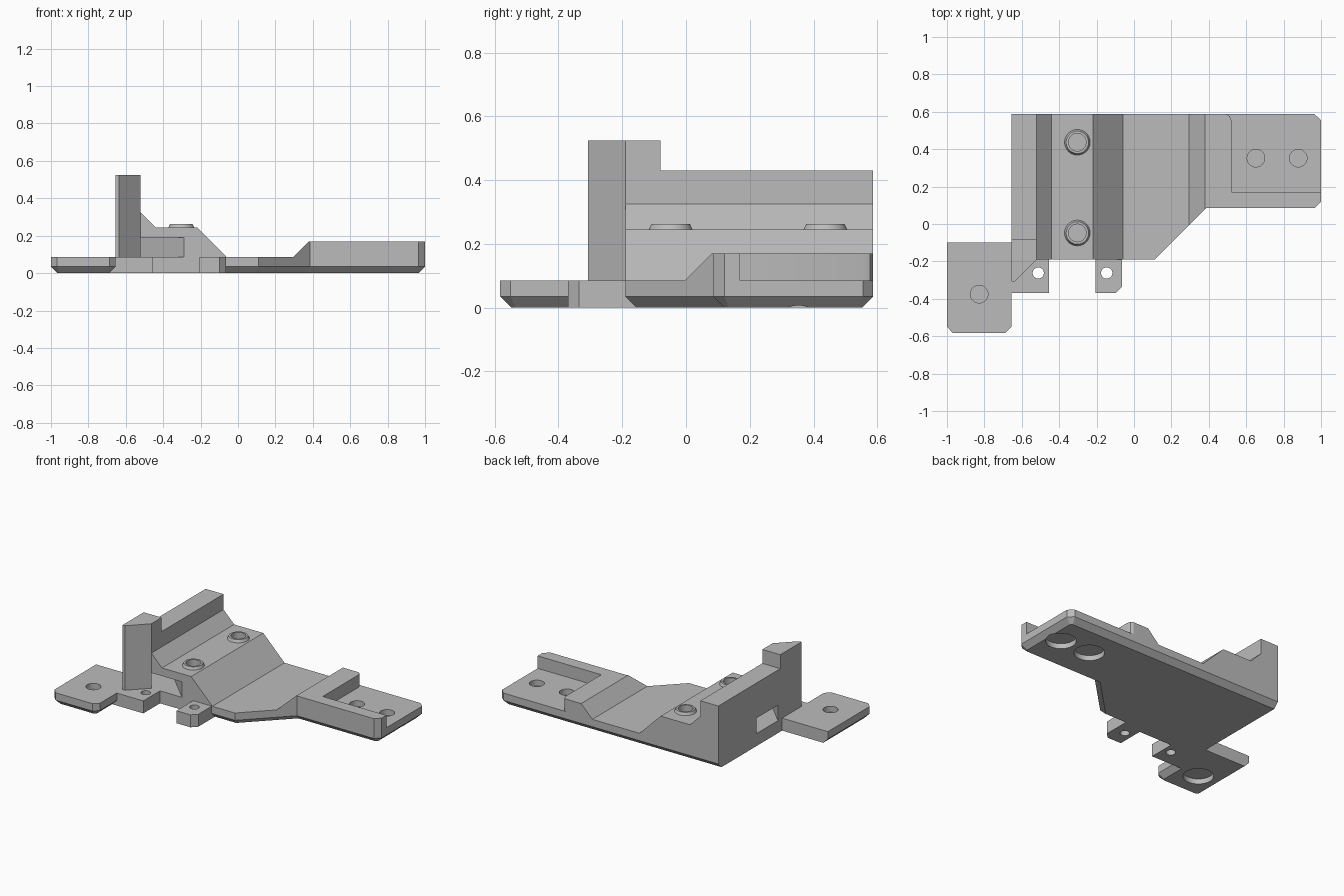
import bpy, bmesh, math
from mathutils import Vector
from mathutils.geometry import intersect_line_line

cube = bpy.data.objects.get("Cube")
if cube:
    bpy.data.objects.remove(cube, do_unlink=True)

grey = bpy.data.materials.new("plain_grey")
grey.use_nodes = True
grey.diffuse_color = (0.5, 0.5, 0.5, 1)
grey.node_tree.nodes["Principled BSDF"].inputs["Base Color"].default_value = (0.5, 0.5, 0.5, 1)


def loft(name, low, high):
    """Solid between two matching rings of 3D points."""
    bm = bmesh.new()
    a = [bm.verts.new(p) for p in low]
    b = [bm.verts.new(p) for p in high]
    bm.faces.new(a)
    bm.faces.new(b)
    for i in range(len(a)):
        j = (i + 1) % len(a)
        bm.faces.new((a[i], a[j], b[j], b[i]))
    bmesh.ops.recalc_face_normals(bm, faces=bm.faces)
    mesh = bpy.data.meshes.new(name)
    bm.to_mesh(mesh)
    bm.free()
    mesh.materials.append(grey)
    obj = bpy.data.objects.new(name, mesh)
    bpy.context.collection.objects.link(obj)
    return obj


def prism(name, pts, z0, z1):
    return loft(name, [(x, y, z0) for x, y in pts], [(x, y, z1) for x, y in pts])


def box(name, x0, x1, y0, y1, z0, z1):
    return prism(name, [(x0, y0), (x1, y0), (x1, y1), (x0, y1)], z0, z1)


def cone(name, x, y, z0, z1, r0, r1=None):
    r1 = r0 if r1 is None else r1
    turn = [2 * math.pi * i / 48 for i in range(48)]
    ring = lambda r, z: [(x + r * math.cos(t), y + r * math.sin(t), z) for t in turn]
    return loft(name, ring(r0, z0), ring(r1, z1))


def inset(pts, amounts):
    """Move each edge of a counter-clockwise outline inwards by its own amount."""
    edges = []
    for i, amount in enumerate(amounts):
        p, q = Vector((*pts[i], 0)), Vector((*pts[(i + 1) % len(pts)], 0))
        d = (q - p).normalized()
        shift = Vector((-d.y, d.x, 0)) * amount
        edges.append((p + shift, q + shift))
    return [intersect_line_line(*edges[i - 1], *edges[i])[0].xy for i in range(len(pts))]


def combine(target, other, operation):
    mod = target.modifiers.new("combine", "BOOLEAN")
    mod.operation, mod.solver, mod.object = operation, "EXACT", other
    bpy.context.view_layer.objects.active = target
    bpy.ops.object.modifier_apply(modifier=mod.name)
    bpy.data.objects.remove(other, do_unlink=True)


def chamfered_plate(name, pts, chamfers, z1):
    c = 0.035
    plate = prism(name, pts, c, z1)
    foot = inset(pts, [c * f for f in chamfers])
    base = loft(name + "_foot", [(*p, 0) for p in foot], [(*p, c) for p in pts])
    combine(plate, base, "UNION")
    return plate


# Stepped body: plan outline cut to the side profile
outline = [(-.655, -.19), (.11, -.19), (.385, .085), (.965, .085), (1, .12),
           (1, .555), (.965, .587), (-.655, .587)]
body = chamfered_plate("mounting_bracket", outline, [1, 1, 1, 1, 1, 1, 1, 0], 0.6)
profile = [(-.8, -.1), (-.8, .43), (-.52, .43), (-.52, .325), (-.44, .245), (-.22, .245),
           (-.06, .085), (.295, .085), (.38, .17), (1.2, .17), (1.2, -.1)]
steps = loft("step_profile", [(x, -1, z) for x, z in profile], [(x, 1, z) for x, z in profile])
combine(body, steps, "INTERSECT")

# Tall corner post
post = prism("corner_post", [(-.655, -.308), (-.637, -.308), (-.52, -.19), (-.52, -.08),
                             (-.655, -.08)], 0.02, 0.525)
combine(body, post, "UNION")

# Diagonal cable slot from the front face to the left face
slot = prism("cable_slot", [(-.49, -.22), (-.26, -.22), (-.78, .30), (-.78, .07)], .085, .19)
combine(body, slot, "DIFFERENCE")

# Open pocket at the far corner
pocket = prism("pocket", [(.52, .17), (1.2, .17), (1.2, .8), (.495, .8), (.495, .587),
                          (.512, .577), (.52, .555)], .085, .4)
combine(body, pocket, "DIFFERENCE")

# Side plate, front tabs and the square front edge between them
side = chamfered_plate("side_plate", [(-1, -.55), (-.968, -.583), (-.688, -.583), (-.655, -.55),
                                      (-.655, -.1), (-1, -.1)], [1, 1, 1, 1, 0, 1], .085)
link = box("left_tab", -.75, -.455, -.37, -.1, 0, .085)
tab = prism("right_tab", [(-.205, -.37), (-.1, -.37), (-.065, -.335), (-.065, -.12),
                          (-.205, -.12)], 0, .085)
edge = box("front_edge", -.655, -.065, -.19, -.12, 0, .08)
for part in (link, side, edge, tab):
    combine(body, part, "UNION")

# Raised screw bosses with blind holes
for y in (-.048, .437):
    combine(body, cone("boss", -.303, y, .225, .263, .078, .06), "UNION")
    combine(body, cone("boss_hole", -.303, y, .2, .3, .047), "DIFFERENCE")

# Tab holes right through
for x in (-.512, -.146):
    combine(body, cone("tab_hole", x, -.262, -.1, .2, .03), "DIFFERENCE")

# Plate holes above and wide recesses below, with a thin web between
for x, y in ((-.828, -.375), (.652, .352), (.878, .352)):
    combine(body, cone("plate_hole", x, y, .045, .15, .047), "DIFFERENCE")
    combine(body, cone("foot_recess", x, y, -.1, .035, .094), "DIFFERENCE")

bpy.ops.object.select_all(action="DESELECT")
body.select_set(True)
bpy.context.view_layer.objects.active = body
bpy.ops.object.shade_smooth_by_angle(angle=math.radians(20))
